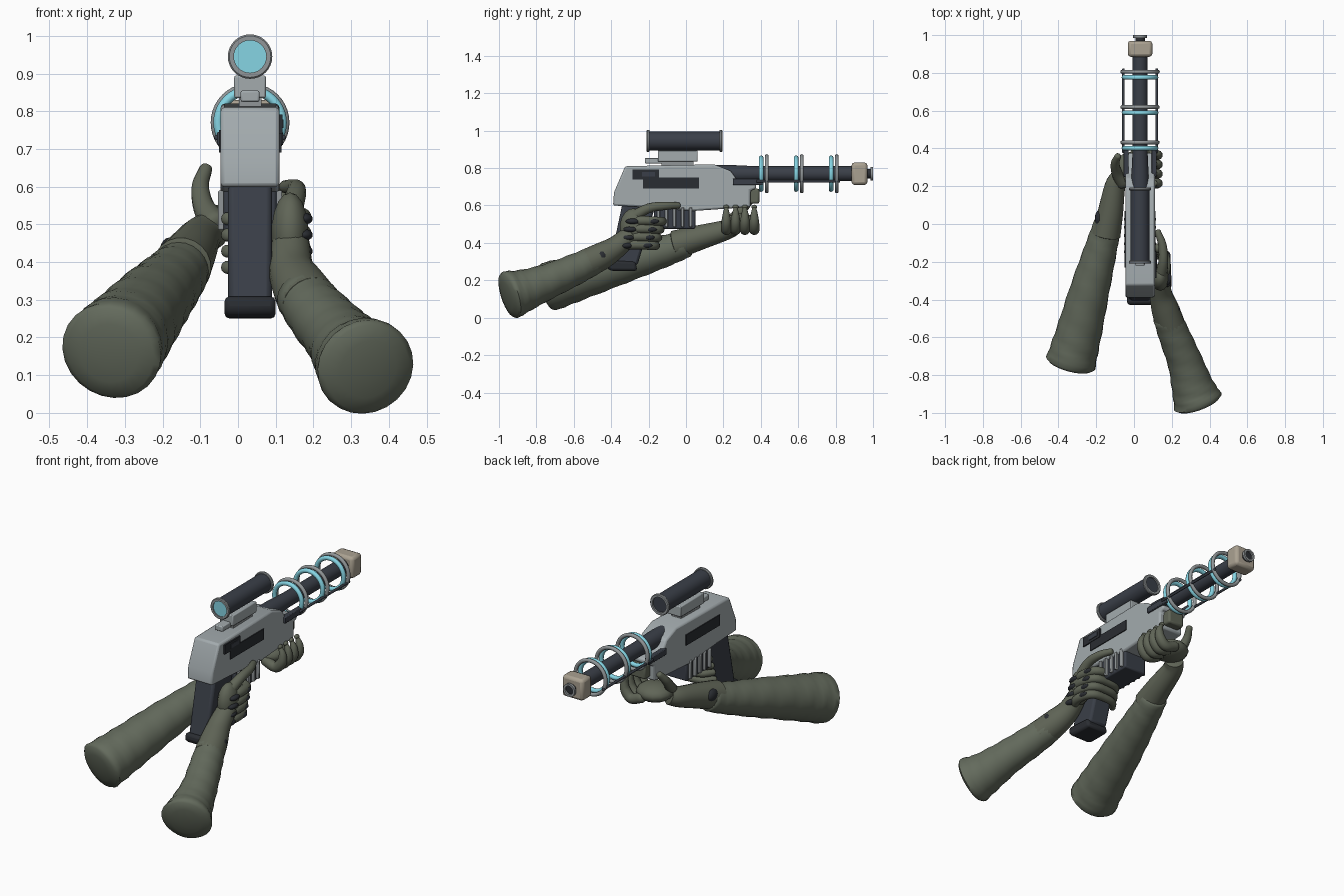
import bpy, bmesh, math
from mathutils import Vector, Matrix

if "Cube" in bpy.data.objects:
    bpy.data.objects.remove(bpy.data.objects["Cube"])

CX = 0.032          # centre line of the rifle
BZ = 0.77           # barrel axis height


def material(name, rgb):
    m = bpy.data.materials.new(name)
    m.diffuse_color = [(c / 255 / 12.92 if c < 11 else ((c / 255 + 0.055) / 1.055) ** 2.4) for c in rgb] + [1]
    m.use_nodes = True
    m.node_tree.nodes["Principled BSDF"].inputs["Base Color"].default_value = m.diffuse_color
    return m


GREY = material("light grey metal", (163, 171, 174))
RING = material("ring grey", (145, 150, 152))
DARK = material("dark blue grey", (58, 63, 72))
BLACK = material("charcoal", (42, 45, 50))
CYAN = material("pale cyan", (134, 213, 228))
TAN = material("tan", (170, 161, 145))
SLEEVE = material("olive sleeve", (100, 107, 93))
GLOVE = material("olive glove", (96, 101, 87))


def finish(name, bm, mat, bevel=0.0, angle=40):
    bmesh.ops.recalc_face_normals(bm, faces=bm.faces)
    me = bpy.data.meshes.new(name)
    bm.to_mesh(me)
    bm.free()
    me.materials.append(mat)
    ob = bpy.data.objects.new(name, me)
    bpy.context.collection.objects.link(ob)
    if bevel:
        b = ob.modifiers.new("bevel", 'BEVEL')
        b.width, b.segments, b.limit_method = bevel, 2, 'ANGLE'
    bpy.ops.object.select_all(action='DESELECT')
    ob.select_set(True)
    bpy.context.view_layer.objects.active = ob
    bpy.ops.object.shade_smooth_by_angle(angle=math.radians(angle))
    return ob


def prism(name, profile, x0, x1, mat, bevel=0.0):
    """Side profile in (y, z), extruded across x."""
    bm = bmesh.new()
    f = bm.faces.new([bm.verts.new((x0, y, z)) for y, z in profile])
    ext = bmesh.ops.extrude_face_region(bm, geom=[f])
    vs = [v for v in ext["geom"] if isinstance(v, bmesh.types.BMVert)]
    bmesh.ops.translate(bm, verts=vs, vec=(x1 - x0, 0, 0))
    return finish(name, bm, mat, bevel, 25)


def box(name, x, y, z, mat, bevel=0.0):
    return prism(name, [(y[0], z[0]), (y[1], z[0]), (y[1], z[1]), (y[0], z[1])], x[0], x[1], mat, bevel)


def lathe(name, profile, x, z, mat, closed=False, n=32):
    """(y, radius) profile turned about an axis along y."""
    bm = bmesh.new()
    rings = [[bm.verts.new((x + r * math.cos(t), y, z + r * math.sin(t)))
              for t in (2 * math.pi * i / n for i in range(n))] for y, r in profile]
    pairs = list(zip(rings, rings[1:])) + ([(rings[-1], rings[0])] if closed else [])
    for a, b in pairs:
        for i in range(n):
            bm.faces.new((a[i], a[(i + 1) % n], b[(i + 1) % n], b[i]))
    if not closed:
        bm.faces.new(rings[0])
        bm.faces.new(rings[-1])
    return finish(name, bm, mat)


def torus(name, y, major, minor, mat):
    prof = [(y + minor * math.sin(t), major + minor * math.cos(t)) for t in
            (2 * math.pi * i / 10 for i in range(10))]
    return lathe(name, prof, CX, BZ, mat, True, 40)


def tube(name, pts, mat, n=14, dome=0.6, steps=5, wrinkle=0.0):
    """Smooth limb through points (x, y, z, radius) with domed ends."""
    P = [Vector(p) for p in pts]
    P = [2 * P[0] - P[1]] + P + [2 * P[-1] - P[-2]]
    path = []
    for i in range(1, len(P) - 2):
        a, b, c, d = P[i - 1:i + 3]
        for s in range(steps):
            t = s / steps
            path.append(0.5 * (2 * b + (c - a) * t + (2 * a - 5 * b + 4 * c - d) * t * t
                               + (3 * b - a - 3 * c + d) * t ** 3))
    path.append(P[-2])
    C = [p.to_3d() for p in path]
    R = [p[3] for p in path]
    T = [(C[min(i + 1, len(C) - 1)] - C[max(i - 1, 0)]).normalized() for i in range(len(C))]
    # domed caps
    rows = [(C[0] - T[0] * R[0] * dome * f, T[0], R[0] * g) for f, g in ((1, .25), (.8, .6), (.45, .9))]
    rows += list(zip(C, T, R))
    rows += [(C[-1] + T[-1] * R[-1] * dome * f, T[-1], R[-1] * g) for f, g in ((.45, .9), (.8, .6), (1, .25))]
    bm = bmesh.new()
    rings, side = [], T[0].orthogonal().normalized()
    for k, (c, t, r) in enumerate(rows):
        side = (side - t * side.dot(t)).normalized()
        up = t.cross(side)
        ring = []
        for i in range(n):
            a = 2 * math.pi * i / n
            rr = r * (1 + wrinkle * math.sin(2 * a + k * 1.9))
            ring.append(bm.verts.new(c + (side * math.cos(a) + up * math.sin(a)) * rr))
        rings.append(ring)
    for a, b in zip(rings, rings[1:]):
        for i in range(n):
            bm.faces.new((a[i], a[(i + 1) % n], b[(i + 1) % n], b[i]))
    bm.faces.new(rings[0])
    bm.faces.new(rings[-1])
    return finish(name, bm, mat, 0, 60)


def blob(name, c, s, mat):
    bm = bmesh.new()
    bmesh.ops.create_uvsphere(bm, u_segments=14, v_segments=9, radius=1,
                              matrix=Matrix.Translation(c) @ Matrix.Diagonal((*s, 1)))
    return finish(name, bm, mat, 0, 60)


# --- receiver with its side panels
prism("receiver", [(-.39, .60), (-.385, .67), (-.325, .81), (.15, .82), (.24, .785), (.27, .74), (.375, .715),
                   (.375, .69), (.345, .68), (.345, .592), (.03, .57), (-.2, .59)], CX - .078, CX + .078, GREY, .01)
for s, tag in ((-1, "left"), (1, "right")):
    def span(a, b):
        return sorted((CX + s * a, CX + s * b))
    box(tag + "_long_panel", span(.07, .083), (-.23, .07), (.69, .75), BLACK)
    box(tag + "_barrel_rail", span(.06, .088), (.25, .41), (.71, .745), DARK, .004)
    tube(tag + "_ring_rod", [(CX + s * .088, .38, .73, .007), (CX + s * .088, .82, .73, .007)], DARK, 10)
box("rear_panel", (CX + .07, CX + .086), (-.285, -.145), (.74, .792), BLACK)
box("rear_panel_window", (CX + .08, CX + .089), (-.235, -.165), (.755, .778), DARK)
box("front_grip_block", (CX - .05, CX + .05), (.33, .392), (.61, .69), GLOVE, .01)

# --- barrel, muzzle and energy rings
lathe("barrel", [(.15, .046), (.25, .046), (.38, .04), (.9, .04)], CX, BZ, DARK)
box("muzzle_block", (CX - .065, CX + .065), (.885, .97), (BZ - .06, BZ + .06), TAN, .016)
lathe("muzzle_tip", [(.986, .036), (1.0, .036), (1.0, .024), (.986, .024)], CX, BZ, RING, True)
lathe("muzzle_bore", [(.96, .025), (.99, .025)], CX, BZ, BLACK)
for i in range(3):
    y = .432 + .187 * i
    torus(f"grey_ring_{i}", y, .094, .0105, RING)
    torus(f"cyan_ring_{i}", y - .03, .085, .0125, CYAN)

# --- scope and mount
lathe("scope_tube", [(-.2, .05), (.185, .05)], CX, .945, DARK)
for name, y in (("scope_rear_rim", -.21), ("scope_front_rim", .178)):
    lathe(name, [(y, .043), (y, .055), (y + .004, .059), (y + .012, .059), (y + .016, .055), (y + .016, .043)],
          CX, .945, RING, True)
lathe("scope_lens", [(-.204, .044), (-.19, .044)], CX, .945, CYAN)
box("scope_mount", (CX - .042, CX + .042), (-.15, .062), (.835, .895), GREY, .005)
box("mount_foot", (CX - .03, CX + .03), (-.13, .04), (.80, .85), RING)
box("mount_latch", (CX - .025, CX + .025), (-.22, -.1), (.825, .855), GREY, .005)

# --- pistol grip and ribbed magazine
prism("pistol_grip", [(-.34, .61), (-.16, .61), (-.26, .28), (-.41, .28)], CX - .058, CX + .058, DARK, .014)
prism("grip_base", [(-.425, .31), (-.27, .30), (-.26, .25), (-.40, .25), (-.43, .27)], CX - .068, CX + .068,
      BLACK, .014)
box("magazine", (CX - .07, CX + .07), (-.17, .05), (.475, .60), DARK, .008)
for i in range(5):
    y = -.155 + .043 * i
    box(f"magazine_rib_{i}", (CX - .085, CX + .085), (y, y + .016), (.485, .59), RING, .004)

# --- right arm gripping the pistol grip
tube("right_sleeve", [(.338, -.94, .122, .132), (.31, -.86, .148, .112), (.27, -.73, .198, .093),
                      (.218, -.6, .255, .084), (.175, -.49, .308, .075)], SLEEVE, 24, .22, 5, .02)
tube("right_cuff", [(.193, -.535, .288, .078), (.165, -.45, .33, .073), (.142, -.37, .38, .06),
                    (.14, -.29, .45, .05)], GLOVE, 20, .1)
blob("right_palm", (.138, -.28, .48), (.05, .075, .105), GLOVE)
blob("right_wrist_patch", (.222, -.455, .33), (.022, .032, .03), BLACK)
tube("right_index_finger", [(.14, -.29, .535, .032), (.155, -.2, .585, .026), (.15, -.11, .598, .022),
                            (.125, -.04, .6, .017)], GLOVE)
for i in range(4):
    z, k = .515 - .043 * i, -.012 * i
    tube(f"right_finger_{i}", [(.14, -.3 + k, z, .025), (.17, -.23 + k, z + .004, .025),
                               (.15, -.14 + k, z, .024), (.08, -.125 + k, z, .022),
                               (.01, -.135 + k, z, .02), (-.03, -.18 + k, z, .017)], GLOVE)
    blob(f"right_knuckle_{i}", (.175, -.285 + k, z), (.024, .038, .016), BLACK)
    blob(f"right_finger_plate_{i}", (.178, -.175 + k, z), (.017, .032, .014), BLACK)

# --- left arm supporting the fore end
tube("left_sleeve", [(-.335, -.735, .165, .133), (-.293, -.58, .213, .121), (-.232, -.34, .288, .104),
                     (-.175, -.13, .352, .086), (-.14, 0, .395, .073)], SLEEVE, 24, .22, 6, .02)
tube("left_cuff", [(-.148, -.055, .39, .078), (-.125, .06, .425, .068), (-.1, .2, .465, .055),
                   (-.07, .25, .485, .05)], GLOVE, 20, .1)
blob("left_wrist_patch", (-.182, .03, .43), (.026, .045, .035), BLACK)
blob("left_palm", (-.01, .29, .508), (.1, .095, .05), GLOVE)
tube("left_thumb", [(-.06, .22, .5, .038), (-.09, .27, .545, .029), (-.1, .32, .6, .023),
                    (-.085, .36, .648, .017)], GLOVE)
for i in range(4):
    y = .215 + .05 * i
    tube(f"left_finger_{i}", [(.02, y, .49, .027), (.085, y, .47, .028), (.122, y, .505, .027),
                              (.128, y, .55, .02), (.115, y, .585, .011)], GLOVE)
    blob(f"left_fingertip_{i}", (.112, y, .592), (.013, .016, .012), GLOVE)
